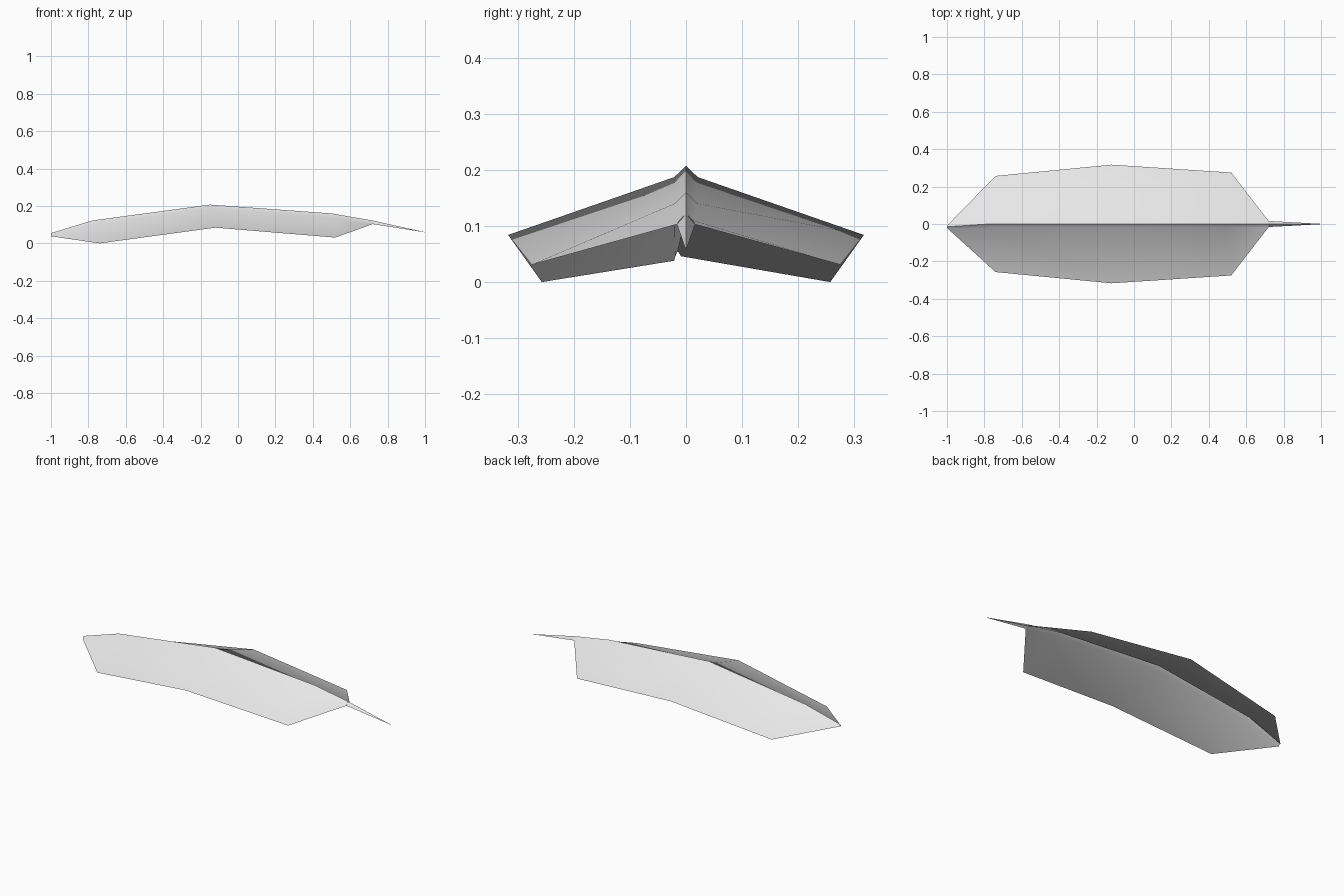
import bpy
import bmesh
import math

if "Cube" in bpy.data.objects:
    bpy.data.objects.remove(bpy.data.objects["Cube"], do_unlink=True)

grey = bpy.data.materials.new("light_grey")
grey.use_nodes = True
grey.diffuse_color = (0.8, 0.8, 0.8, 1)
grey.node_tree.nodes["Principled BSDF"].inputs["Base Color"].default_value = (0.8, 0.8, 0.8, 1)


def section(x_mid, z_mid, x_edge, half, z_edge, shoulder, drop):
    """Cross-section of a folded sheet: edge, shoulder, ridge, shoulder, edge."""
    side = [(x_edge, half, z_edge), (x_mid, shoulder, z_mid - drop)]
    mirrored = [(x, -y, z) for x, y, z in reversed(side)]
    return side + [(x_mid, 0, z_mid)] + mirrored


def sheet(name, sections):
    """Bridge the cross-sections into one thin surface."""
    bm = bmesh.new()
    rows = [[bm.verts.new(p) for p in row] for row in sections]
    for a, b in zip(rows, rows[1:]):
        for i in range(len(a) - 1):
            bm.faces.new((a[i], a[i + 1], b[i + 1], b[i]))
    bmesh.ops.remove_doubles(bm, verts=bm.verts, dist=0.0005)
    if sum(f.normal.z for f in bm.faces) < 0:
        bmesh.ops.reverse_faces(bm, faces=bm.faces)
    mesh = bpy.data.meshes.new(name)
    bm.to_mesh(mesh)
    bm.free()
    mesh.materials.append(grey)
    obj = bpy.data.objects.new(name, mesh)
    bpy.context.collection.objects.link(obj)
    bpy.ops.object.select_all(action="DESELECT")
    obj.select_set(True)
    bpy.context.view_layer.objects.active = obj
    bpy.ops.object.shade_smooth_by_angle(angle=math.radians(40))
    return obj


# Leaf blade, from the tip to the base, folded along a raised midrib
tip = [(-1, y - 0.015, z) for y, z in
       ((0.006, 0.046), (0.004, 0.05), (0, 0.055), (-0.004, 0.046), (-0.006, 0.038))]
blade = [
    tip,
    section(-0.78, 0.122, -0.74, 0.257, 0.0, 0.02, 0.018),
    section(-0.15, 0.207, -0.12, 0.317, 0.084, 0.021, 0.02),
    section(0.5, 0.16, 0.52, 0.275, 0.031, 0.02, 0.02),
    section(0.72, 0.122, 0.72, 0.016, 0.103, 0.012, 0.012),
]
sheet("leaf_blade", blade)

# Stem, a narrow fold tapering to a point
root = [(0.72, 0.016, 0.103), (0.72, 0, 0.122), (0.72, -0.016, 0.103)]
end = [(1, 0.001, 0.059), (1, 0, 0.06), (1, -0.001, 0.059)]
sheet("leaf_stem", [root, end])
